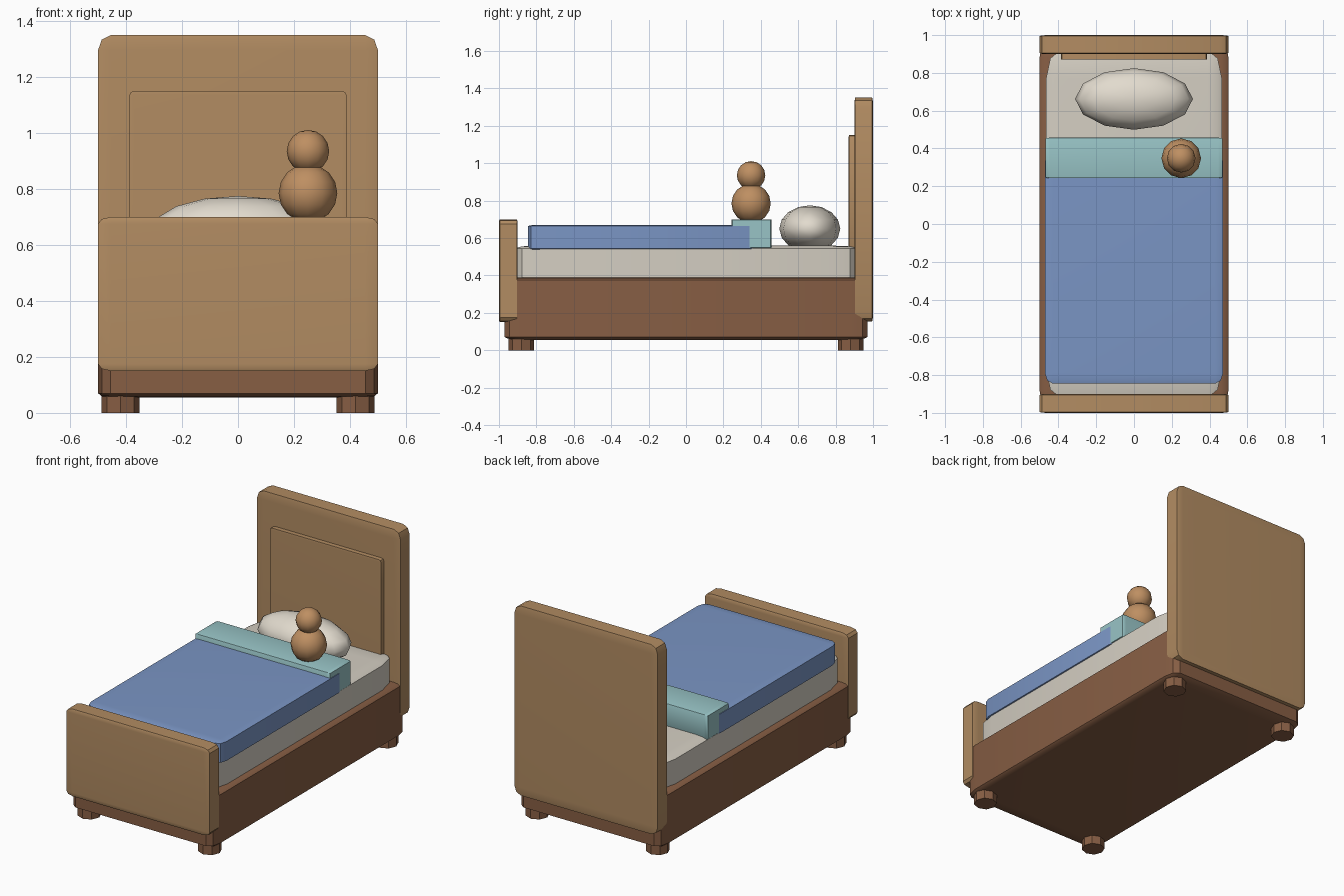
import bpy
import bmesh
import math
from mathutils import Matrix, Vector

cube = bpy.data.objects.get("Cube")
if cube:
    bpy.data.objects.remove(cube, do_unlink=True)


def material(name, rgb):
    linear = [(c / 255 / 12.92) if c < 10 else ((c / 255 + 0.055) / 1.055) ** 2.4 for c in rgb]
    mat = bpy.data.materials.new(name)
    mat.use_nodes = True
    mat.diffuse_color = (*linear, 1)
    mat.node_tree.nodes["Principled BSDF"].inputs["Base Color"].default_value = (*linear, 1)
    return mat


light_wood = material("light wood", (178, 140, 98))
dark_wood = material("dark wood", (135, 94, 68))
sheet = material("mattress cream", (212, 206, 194))
linen = material("pillow white", (226, 219, 206))
blue = material("blanket blue", (122, 149, 196))
teal = material("fold teal", (152, 196, 198))
toy_brown = material("toy brown", (190, 143, 98))


def finish(name, bm, mat, angle):
    mesh = bpy.data.meshes.new(name)
    bm.to_mesh(mesh)
    bm.free()
    mesh.materials.append(mat)
    obj = bpy.data.objects.new(name, mesh)
    bpy.context.collection.objects.link(obj)
    bpy.ops.object.select_all(action='DESELECT')
    obj.select_set(True)
    bpy.context.view_layer.objects.active = obj
    bpy.ops.object.shade_smooth_by_angle(angle=math.radians(angle))
    return obj


def rounded_box(name, x, y, z, mat, bevel=0.045):
    """Unit cube with rounded edges, stretched to fill the given ranges."""
    bm = bmesh.new()
    bmesh.ops.create_cube(bm, size=1)
    bmesh.ops.bevel(bm, geom=bm.edges[:], offset=bevel, segments=2, profile=0.5, affect='EDGES')
    spans = (x, y, z)
    bmesh.ops.scale(bm, vec=Vector([b - a for a, b in spans]), verts=bm.verts)
    bmesh.ops.translate(bm, vec=Vector([(a + b) / 2 for a, b in spans]), verts=bm.verts)
    return finish(name, bm, mat, 35)


def ball(name, centre, radii, mat, rings=8):
    bm = bmesh.new()
    bmesh.ops.create_uvsphere(bm, u_segments=12, v_segments=rings, radius=1)
    bmesh.ops.scale(bm, vec=Vector(radii), verts=bm.verts)
    bmesh.ops.translate(bm, vec=Vector(centre), verts=bm.verts)
    return finish(name, bm, mat, 60)


# Bed frame and end boards
rounded_box("bed_frame", (-0.5, 0.5), (-0.97, 0.97), (0.055, 0.39), dark_wood)
rounded_box("headboard", (-0.5, 0.5), (0.9, 1), (0.155, 1.35), light_wood)
rounded_box("headboard_panel", (-0.387, 0.387), (0.87, 0.91), (0.5, 1.15), light_wood, 0.02)
rounded_box("footboard", (-0.5, 0.5), (-1, -0.9), (0.15, 0.7), light_wood)

# Stubby octagonal feet
for side, sx in (("left", 1), ("right", -1)):
    for end, sy in (("front", -1), ("back", 1)):
        bm = bmesh.new()
        bmesh.ops.create_cone(bm, cap_ends=True, segments=8, radius1=0.068, radius2=0.068,
                              depth=0.08, matrix=Matrix.Translation((sx * 0.42, sy * 0.88, 0.04)))
        finish(f"{end}_{side}_foot", bm, dark_wood, 30)

# Bedding
rounded_box("mattress", (-0.465, 0.465), (-0.92, 0.92), (0.37, 0.56), sheet, 0.08)
rounded_box("blanket", (-0.472, 0.472), (-0.845, 0.385), (0.537, 0.67), blue)
rounded_box("blanket_fold", (-0.469, 0.469), (0.243, 0.457), (0.545, 0.7), teal, 0.025)
ball("pillow", (0, 0.662, 0.65), (0.312, 0.163, 0.125), linen)

# Stuffed toy
ball("toy_body", (0.25, 0.348, 0.785), (0.105, 0.105, 0.105), toy_brown)
ball("toy_head", (0.25, 0.348, 0.935), (0.076, 0.076, 0.076), toy_brown)
